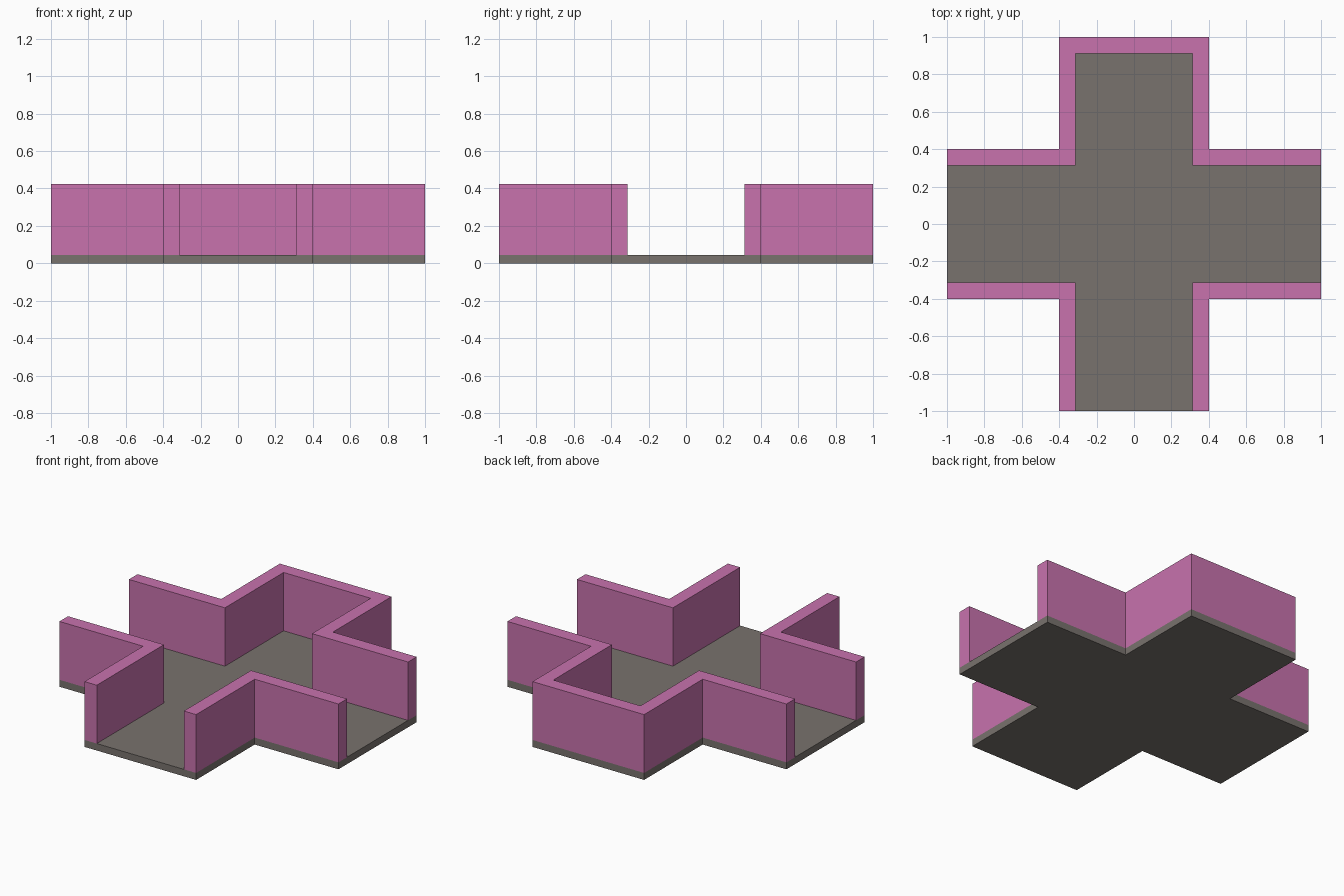
import bpy, bmesh

if "Cube" in bpy.data.objects:
    bpy.data.objects.remove(bpy.data.objects["Cube"])

A, T = 0.4, 0.088          # arm half-width, wall thickness
I = A - T                  # inner half-width
FLOOR, TOP = 0.045, 0.423


def material(name, rgb):
    m = bpy.data.materials.new(name)
    m.diffuse_color = (*rgb, 1)
    m.use_nodes = True
    m.node_tree.nodes["Principled BSDF"].inputs["Base Color"].default_value = m.diffuse_color
    return m


def prism(name, outline, z0, z1, mat):
    """Extrude a flat outline from z0 up to z1."""
    bm = bmesh.new()
    face = bm.faces.new([bm.verts.new((x, y, z0)) for x, y in outline])
    ext = bmesh.ops.extrude_face_region(bm, geom=[face])
    verts = [g for g in ext["geom"] if isinstance(g, bmesh.types.BMVert)]
    bmesh.ops.translate(bm, verts=verts, vec=(0, 0, z1 - z0))
    bmesh.ops.recalc_face_normals(bm, faces=bm.faces)
    mesh = bpy.data.meshes.new(name)
    bm.to_mesh(mesh)
    bm.free()
    mesh.materials.append(mat)
    ob = bpy.data.objects.new(name, mesh)
    bpy.context.collection.objects.link(ob)
    return ob


def mirrored(half):
    """Close a right-hand path with its mirror image across x = 0."""
    return half + [(-x, y) for x, y in reversed(half)]


stone = material("floor_grey", (0.19, 0.17, 0.155))
pink = material("wall_pink", (0.58, 0.17, 0.42))

# Cross-shaped floor slab
prism("floor", mirrored([(A, -1), (A, -A), (1, -A), (1, A), (A, A), (A, 1)]),
      0, FLOOR, stone)

# Continuous wall around the closed back arm
outer = mirrored([(1, A), (A, A), (A, 1)])
inner = mirrored([(1, I), (I, I), (I, 1 - T)])
prism("back_wall", outer + inner[::-1], FLOOR, TOP, pink)

# L-shaped corner walls either side of the open front arm
corner = [(1, -A), (A, -A), (A, -1), (I, -1), (I, -I), (1, -I)]
for side, s in (("right", 1), ("left", -1)):
    prism(f"front_{side}_wall", [(s * x, y) for x, y in corner], FLOOR, TOP, pink)
